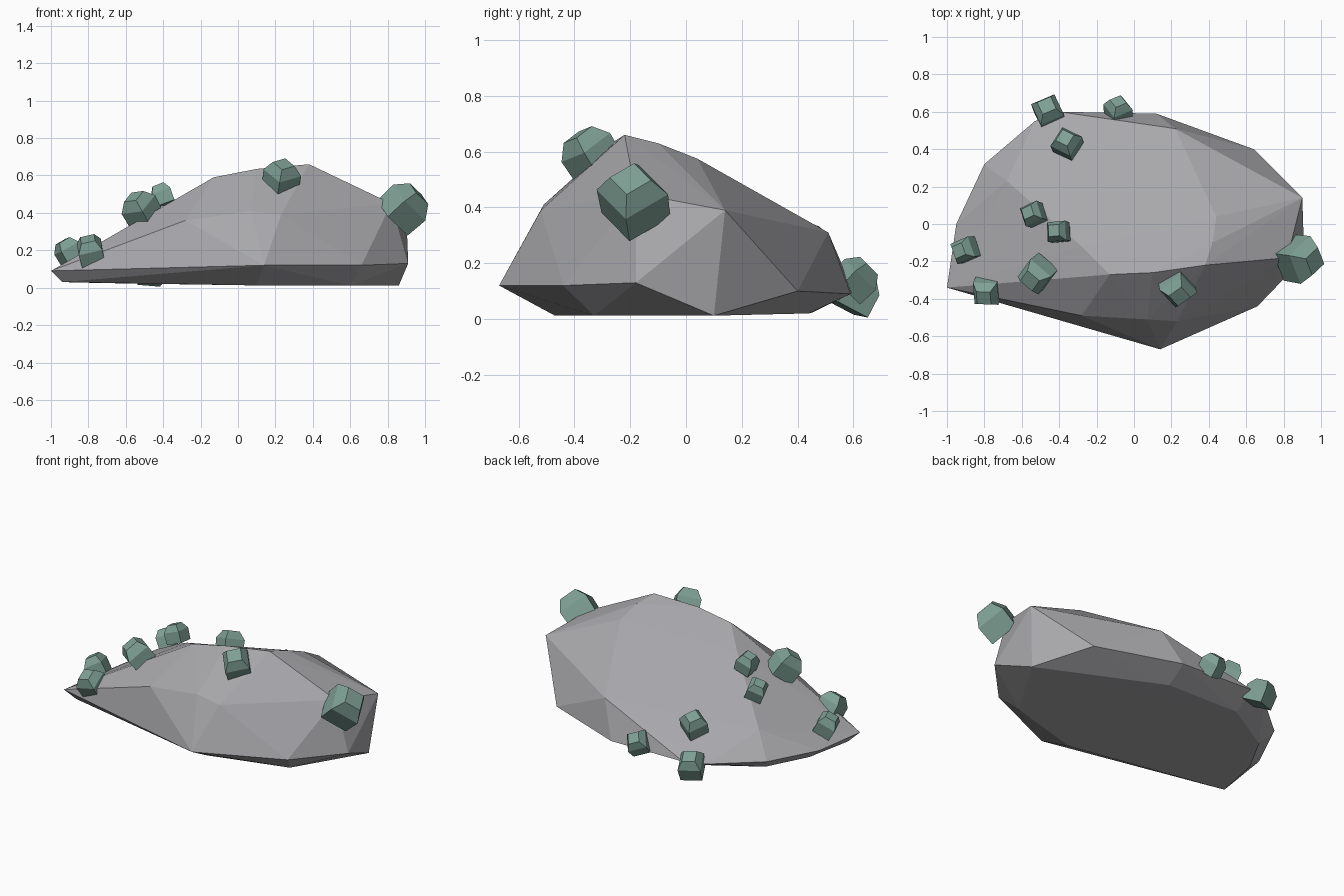
import bpy, bmesh, math
from mathutils import Vector, Matrix

if "Cube" in bpy.data.objects:
    bpy.data.objects.remove(bpy.data.objects["Cube"])


def material(name, rgb):
    m = bpy.data.materials.new(name)
    m.diffuse_color = (*rgb, 1)
    m.use_nodes = True
    m.node_tree.nodes["Principled BSDF"].inputs["Base Color"].default_value = m.diffuse_color
    return m


STONE = material("grey stone", (0.39, 0.39, 0.41))
CRYSTAL = material("green crystal", (0.21, 0.35, 0.30))


def finish(bm, name, mat):
    bmesh.ops.recalc_face_normals(bm, faces=bm.faces)
    me = bpy.data.meshes.new(name)
    bm.to_mesh(me)
    bm.free()
    me.materials.append(mat)
    ob = bpy.data.objects.new(name, me)
    bpy.context.collection.objects.link(ob)
    return ob


# Rock: faceted hull over a few corner points
base = [(-.94, -.30, .03), (.10, -.47, .012), (.60, -.33, .012), (.86, .10, .012),
        (.10, .44, .02), (-.40, .45, .022), (-.74, .25, .025), (-.88, 0, .03)]
skirt = [(-1, -.34, .09), (.14, -.67, .12), (.66, -.44, .12), (.91, -.18, .13), (.64, .40, .10),
         (.12, .59, .09), (-.40, .60, .10), (-.53, .55, .10), (-.80, .32, .10), (-.95, 0, .09)]
crown = [(-.28, -.49, .36), (.07, -.51, .41), (.23, -.52, .39), (.90, .14, .39), (.22, .51, .31),
         (.82, -.18, .45), (.38, -.22, .66), (.10, -.26, .635), (-.13, -.27, .59),
         (.42, -.10, .63), (.44, .04, .575), (-.28, -.12, .50), (-.68, .23, .24)]
bm = bmesh.new()
for p in base + skirt + crown:
    bm.verts.new(p)
hull = bmesh.ops.convex_hull(bm, input=bm.verts[:])
loose = {g for g in hull["geom_interior"] + hull["geom_unused"]
         if isinstance(g, bmesh.types.BMVert)}
bmesh.ops.delete(bm, geom=list(loose), context='VERTS')
finish(bm, "rock", STONE)


# Crystals: square prisms with a tapered, flat-topped cap
def crystal(name, centre, axis, width, spin):
    bm = bmesh.new()
    rings = []
    for z, s in ((-.55, .48), (.12, .5), (.5, .29)):
        rings.append([bm.verts.new((x * s * width, y * s * width, z * width))
                      for x, y in ((-1, -1), (1, -1), (1, 1), (-1, 1))])
    for a, b in zip(rings, rings[1:]):
        for i in range(4):
            j = (i + 1) % 4
            bm.faces.new((a[i], a[j], b[j], b[i]))
    bm.faces.new(rings[0])
    bm.faces.new(rings[-1])
    rot = Vector(axis).to_track_quat('Z', 'Y').to_matrix().to_4x4()
    bm.transform(Matrix.Translation(centre) @ rot @ Matrix.Rotation(math.radians(spin), 4, 'Z'))
    finish(bm, name, CRYSTAL)


crystals = [
    ((.90, -.19, .44), (.72, -.10, .66), .185, 40),
    ((.235, -.35, .60), (.12, -.50, .80), .145, 25),
    ((-.525, -.275, .43), (-.45, -.40, .80), .145, 10),
    ((-.41, -.04, .50), (-.35, .10, .90), .105, 20),
    ((-.545, .055, .40), (-.45, .15, .85), .105, 40),
    ((-.91, -.14, .20), (-.45, -.05, .80), .115, 15),
    ((-.79, -.365, .205), (-.20, -.45, .80), .13, 25),
    ((-.36, .435, .275), (-.15, .40, .85), .125, 40),
    ((-.085, .615, .15), (0, .65, .65), .115, 30),
    ((-.46, .605, .105), (-.10, .40, .85), .135, 10),
]
for i, c in enumerate(crystals, 1):
    crystal(f"crystal_{i}", *c)
